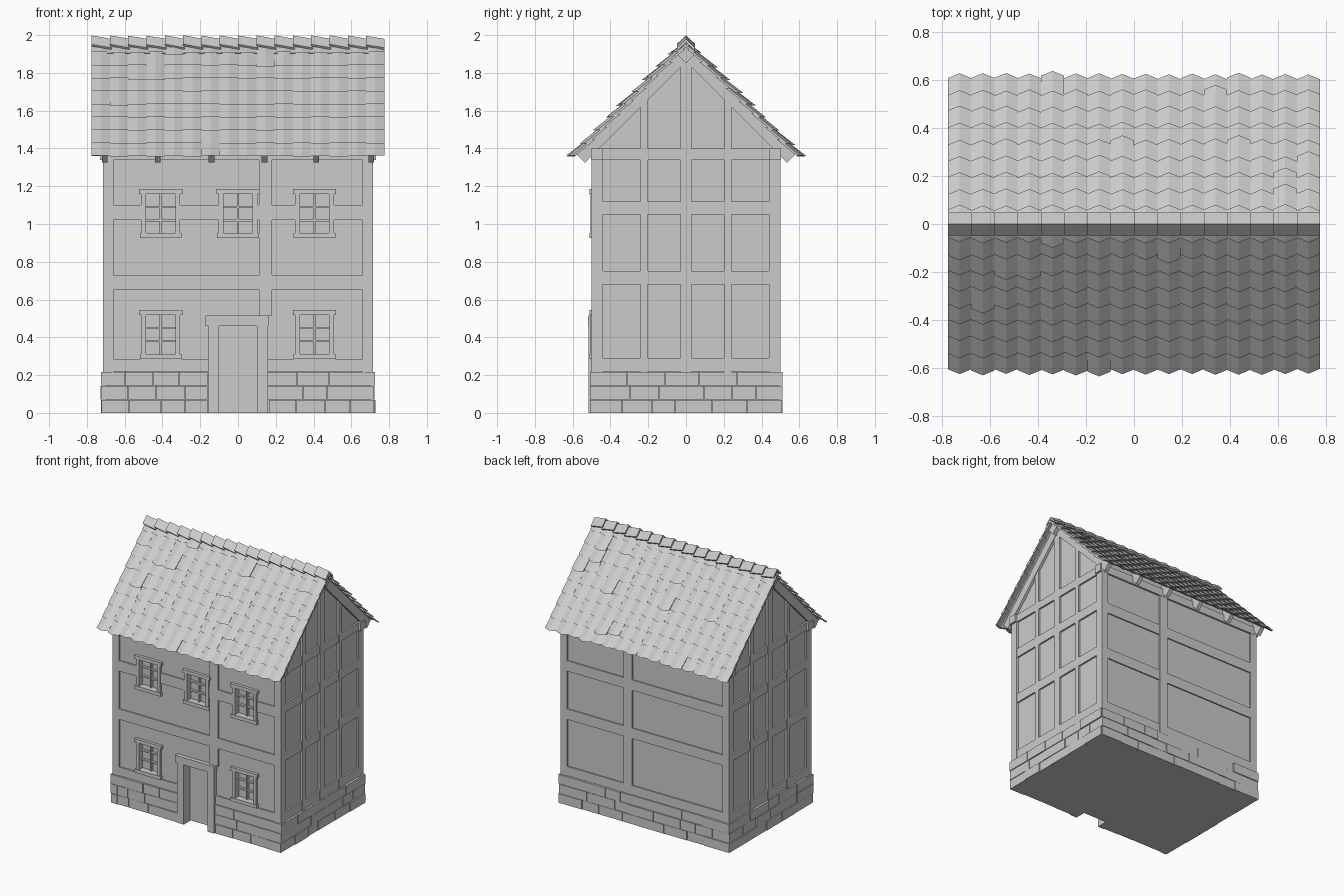
import bpy
import random
from mathutils import Vector

random.seed(4)
if "Cube" in bpy.data.objects:
    bpy.data.objects.remove(bpy.data.objects["Cube"], do_unlink=True)

GREY = (0.6, 0.6, 0.6, 1)
mat = bpy.data.materials.new("plain grey")
mat.use_nodes = True
mat.diffuse_color = GREY
mat.node_tree.nodes["Principled BSDF"].inputs["Base Color"].default_value = GREY


class Part:
    """Collects simple solids and turns them into one named object."""

    def __init__(self, name):
        self.name, self.verts, self.faces = name, [], []

    def loft(self, a, b):
        """Solid between two matching closed outlines."""
        k, n = len(self.verts), len(a)
        self.verts += [Vector(p) for p in a] + [Vector(p) for p in b]
        self.faces.append([k + i for i in range(n)])
        self.faces.append([k + n + i for i in reversed(range(n))])
        for i in range(n):
            j = (i + 1) % n
            self.faces.append([k + j, k + i, k + n + i, k + n + j])

    def box(self, x0, x1, y0, y1, z0, z1):
        ring = [(x0, y0), (x1, y0), (x1, y1), (x0, y1)]
        self.loft([(x, y, z0) for x, y in ring], [(x, y, z1) for x, y in ring])

    def prism_x(self, x0, x1, outline):
        self.loft([(x0, y, z) for y, z in outline], [(x1, y, z) for y, z in outline])

    def build(self):
        import bmesh
        me = bpy.data.meshes.new(self.name)
        me.from_pydata(self.verts, [], self.faces)
        bm = bmesh.new()
        bm.from_mesh(me)
        bmesh.ops.recalc_face_normals(bm, faces=bm.faces)
        bm.to_mesh(me)
        bm.free()
        me.materials.append(mat)
        ob = bpy.data.objects.new(self.name, me)
        bpy.context.collection.objects.link(ob)
        return ob


WX, WY = 0.70, 0.488          # wall faces
BX, BY = 0.715, 0.50          # timber faces
APEX = 1.94                   # wall top follows z + |y| = APEX
WINDOWS = [(-0.41, 0.31), (0.405, 0.31), (-0.41, 0.95), (0, 0.95), (0.405, 0.95)]

# Plastered body with door and window recesses
body = Part("house_body")
body.prism_x(-WX, WX, [(-WY, 0), (WY, 0), (WY, APEX - WY), (0, APEX), (-WY, APEX - WY)])
body = body.build()
cut = Part("opening_cutter")
cut.box(-0.1, 0.1, -0.6, -0.43, -0.1, 0.46)
for x, z in WINDOWS:
    cut.box(x - 0.08, x + 0.08, -0.6, -0.455, z, z + 0.21)
cut = cut.build()
cut.hide_render = True
mod = body.modifiers.new("openings", 'BOOLEAN')
mod.operation, mod.solver, mod.object = 'DIFFERENCE', 'EXACT', cut
bpy.context.view_layer.objects.active = body
bpy.ops.object.modifier_apply(modifier=mod.name)
bpy.data.objects.remove(cut, do_unlink=True)

# Window frames with two by three panes, lintel and sill
frames = Part("window_frames")
for x, z in WINDOWS:
    for s in (-1, 1):
        frames.box(*sorted((x + s * 0.078, x + s * 0.103)), -0.505, -0.46, z, z + 0.21)
    frames.box(x - 0.115, x + 0.115, -0.51, -0.46, z + 0.208, z + 0.235)
    frames.box(x - 0.11, x + 0.11, -0.51, -0.46, z - 0.025, z + 0.002)
    frames.box(x - 0.006, x + 0.006, -0.475, -0.45, z, z + 0.21)
    for h in (0.07, 0.14):
        frames.box(x - 0.08, x + 0.08, -0.473, -0.45, z + h - 0.006, z + h + 0.006)
frames.build()

# Door and its surround
door = Part("door")
door.box(-0.1, 0.1, -0.437, -0.42, 0.005, 0.46)
door.build()
surround = Part("door_surround")
for s in (-1, 1):
    surround.box(*sorted((s * 0.1, s * 0.158)), -0.515, -0.42, 0, 0.46)
surround.box(-0.172, 0.162, -0.52, -0.42, 0.46, 0.515)
surround.build()

# Timber frame: corner posts, rails, studs
timber = Part("timber_frame")
for sx in (-1, 1):
    for sy in (-1, 1):
        timber.box(*sorted((sx * 0.66, sx * BX)), *sorted((sy * 0.44, sy * BY)), 0.2, 1.36)
    # Gable studs, rails and tie beam
    gx = sorted((sx * 0.66, sx * BX))
    for y, top in ((0, 1.9), (-0.22, 1.68), (0.22, 1.68)):
        w = 0.03 if y == 0 else 0.02
        timber.box(*gx, y - w, y + w, 0.2, top)
    inset = sorted((sx * 0.66, sx * (BX - 0.002)))
    for z0, z1 in ((0.22, 0.29), (0.68, 0.75), (1.05, 1.12), (1.34, 1.4)):
        timber.box(*inset, -0.47, 0.47, z0, z1)
# Back and front rails
fy, by = (-BY + 0.002, -0.46), (0.46, BY - 0.002)
for z0, z1 in ((0.22, 0.29), (0.65, 0.73), (1.02, 1.1)):
    timber.box(-0.69, 0.69, *by, z0, z1)
timber.box(-0.69, 0.69, *fy, 0.65, 0.73)
for x0, x1 in ((-0.69, -0.158), (0.158, 0.69)):
    timber.box(x0, x1, *fy, 0.22, 0.285)
for x0, x1 in ((-0.69, -0.5), (-0.32, -0.09), (0.09, 0.31), (0.495, 0.69)):
    timber.box(x0, x1, *fy, 1.02, 1.1)
timber.box(0.11, 0.18, -BY, -0.46, 0.515, 1.38)
timber.box(0.11, 0.18, 0.46, BY, 0.22, 1.38)
timber.build()

# Wall plates and ridge beam
plates = Part("roof_beams")
for s in (-1, 1):
    plates.box(-0.73, 0.73, *sorted((s * 0.44, s * 0.502)), 1.34, 1.4)
plates.prism_x(-0.75, 0.75, [(0, 1.85), (0.055, 1.905), (0, 1.96), (-0.055, 1.905)])
plates.build()

# Rafters with square-cut tails
rafters = Part("rafters")
for x in (-0.705, -0.425, -0.14, 0.14, 0.415, 0.705):
    for s in (-1, 1):
        rafters.prism_x(x - 0.015, x + 0.015,
                        [(0, 1.86), (s * 0.535, 1.325), (s * 0.58, 1.37), (0, 1.95)])
rafters.build()

# Stone plinth in three uneven courses
stones = Part("stone_plinth")


def course(length, z0, z1, place, skip=None):
    a = -length
    while a < length:
        b = a + random.uniform(0.12, 0.24)
        if length - b < 0.08:
            b = length
        spans = [(a, b)]
        if skip:
            spans = [(a, min(b, -skip)), (max(a, skip), b)]
        for p, q in spans:
            if q - p > 0.01:
                place(p, q - 0.003, random.uniform(0.014, 0.023), z0, z1 - 0.003)
        a = b


for z0, z1 in ((0, 0.072), (0.072, 0.146), (0.146, 0.22)):
    course(0.722, z0, z1,
           lambda p, q, d, a, b: stones.box(p, q, -WY - d, -WY + 0.03, a, b), 0.158)
    course(0.722, z0, z1,
           lambda p, q, d, a, b: stones.box(p, q, WY - 0.03, WY + d, a, b))
    for s in (-1, 1):
        course(0.508, z0, z1, lambda p, q, d, a, b: stones.box(
            *sorted((s * (WX - 0.03), s * (WX + d + 0.004))), p, q, a, b))
stones.build()

# Folded roof tiles, nine rows on each slope
COLS, ROWS, STEP = 16, 9, 0.0685
PITCH = 1.55 / COLS
tiles = Part("roof_tiles")


def tile(x0, s, z_low, lift):
    z_top = min(z_low + 0.085, 1.955)

    def edge(z, total):
        top = [(x0 + i * PITCH / 2, s * (total + (0.02 if i == 1 else 0) - z), z)
               for i in range(3)]
        return top + [(x, y - s * 0.018, z) for x, y, z in reversed(top)]

    tiles.loft(edge(z_low, 1.965 + lift), edge(z_top, 1.946 + lift / 2))


for s in (-1, 1):
    for r in range(ROWS):
        for c in range(COLS):
            odd = random.random() < 0.05
            slip = random.uniform(-0.003, 0.003)
            tile(-0.775 + c * PITCH, s, 1.36 + r * STEP + slip - (0.008 if odd and r else 0),
                 0.012 if odd else random.uniform(0, 0.003))
tiles.build()

# Overlapping ridge tiles, each tipped along the ridge
ridge = Part("ridge_tiles")


def cap(x, top):
    return [(x, -0.048, top - 0.047), (x, 0, top), (x, 0.048, top - 0.047),
            (x, 0.04, top - 0.057), (x, 0, top - 0.018), (x, -0.04, top - 0.057)]


for c in range(COLS):
    x = -0.775 + c * PITCH
    ridge.loft(cap(x, 2.0 - random.uniform(0, 0.004)), cap(min(x + PITCH + 0.008, 0.775), 1.98))
ridge.build()
